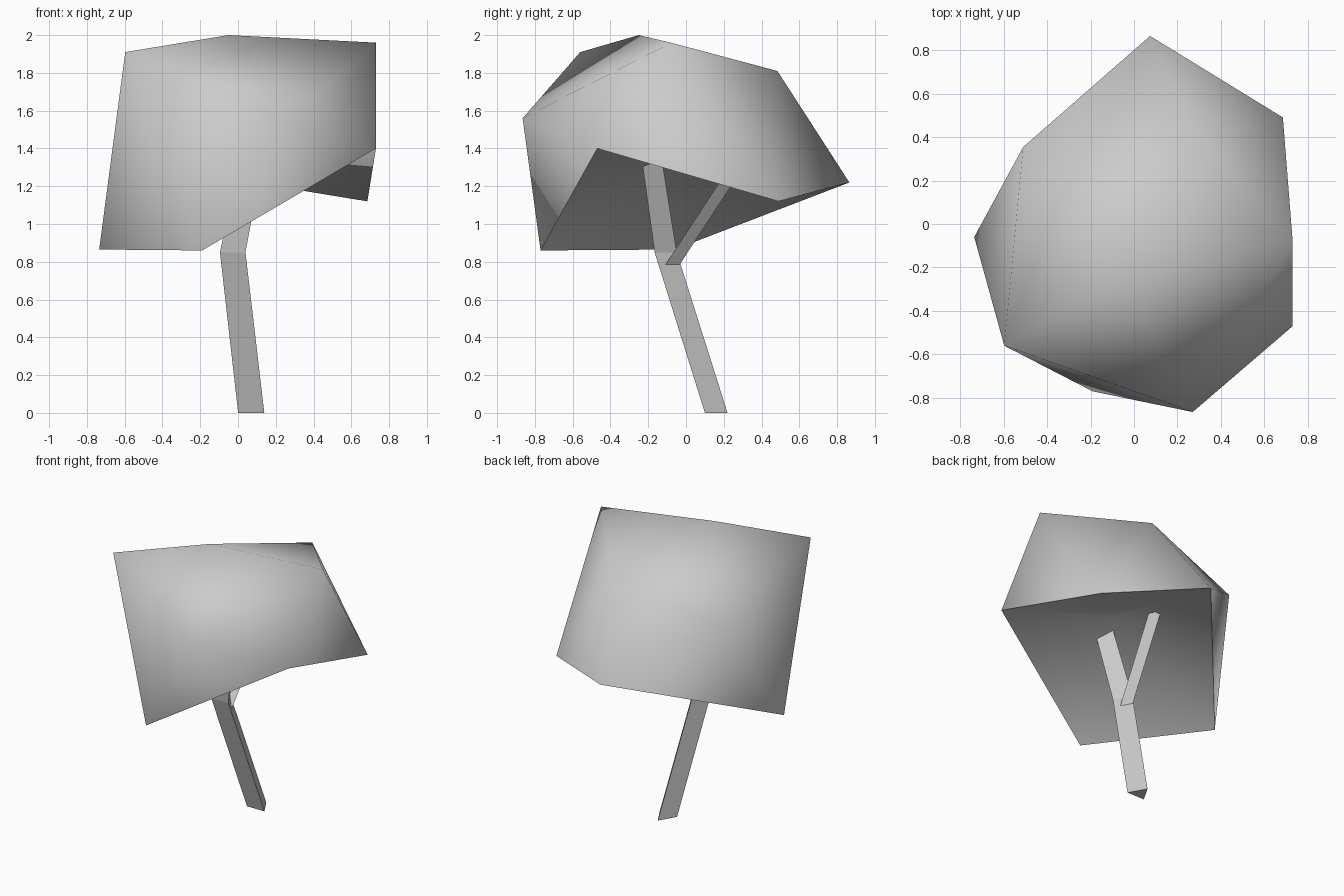
import bpy, bmesh, math
from mathutils import Vector

cube = bpy.data.objects.get("Cube")
if cube:
    bpy.data.objects.remove(cube, do_unlink=True)

grey = bpy.data.materials.new("plain grey")
grey.use_nodes = True
colour = (0.6, 0.6, 0.6, 1)
grey.diffuse_color = colour
grey.node_tree.nodes["Principled BSDF"].inputs["Base Color"].default_value = colour


def finish(name, bm):
    bmesh.ops.recalc_face_normals(bm, faces=bm.faces)
    mesh = bpy.data.meshes.new(name)
    bm.to_mesh(mesh)
    bm.free()
    mesh.materials.append(grey)
    ob = bpy.data.objects.new(name, mesh)
    bpy.context.collection.objects.link(ob)
    return ob


# Canopy: a twenty-sided blob made of a crown point, two rings and a raised hollow
def canopy(crown, upper, lower, hollow):
    bm = bmesh.new()
    top, base = bm.verts.new(crown), bm.verts.new(hollow)
    up = [bm.verts.new(p) for p in upper]
    low = [bm.verts.new(p) for p in lower]
    n = len(up)
    for i in range(n):
        j = (i + 1) % n
        bm.faces.new((top, up[i], up[j]))
        bm.faces.new((up[i], low[i], low[j]))
        bm.faces.new((up[i], low[j], up[j]))
        bm.faces.new((base, low[j], low[i]))
    return finish("canopy", bm)


leaves = canopy(
    (-0.05, -0.25, 2.0),
    [(0.27, -0.865, 1.56), (0.73, -0.08, 1.96), (0.25, 0.484, 1.81),
     (-0.51, 0.354, 1.61), (-0.597, -0.56, 1.91)],
    [(-0.19, -0.77, 0.86), (0.73, -0.47, 1.40), (0.685, 0.49, 1.12),
     (0.074, 0.865, 1.22), (-0.735, -0.06, 0.865)],
    (0.1, -0.05, 1.4))
bpy.ops.object.select_all(action='DESELECT')
leaves.select_set(True)
bpy.context.view_layer.objects.active = leaves
bpy.ops.object.shade_smooth_by_angle(angle=math.radians(62))


# Trunk and branch: three-sided tubes through (centre, radius) stations
def tube(name, stations):
    bm = bmesh.new()
    rings = []
    for centre, r in stations:
        ring = []
        for k in range(3):
            a = math.radians(90 + 120 * k)
            ring.append(bm.verts.new(Vector(centre) + Vector((r * math.cos(a), r * math.sin(a), 0))))
        rings.append(ring)
    for a, b in zip(rings, rings[1:]):
        for k in range(3):
            j = (k + 1) % 3
            bm.faces.new((a[k], a[j], b[j], b[k]))
    bm.faces.new(rings[0])
    bm.faces.new(rings[-1])
    return finish(name, bm)


tube("trunk", [((0.07, 0.14, 0), 0.08), ((-0.028, -0.127, 0.85), 0.078),
               ((0.085, -0.21, 1.42), 0.07)])
tube("side_branch", [((-0.02, -0.1, 0.76), 0.05), ((0.03, 0.26, 1.31), 0.05)])
